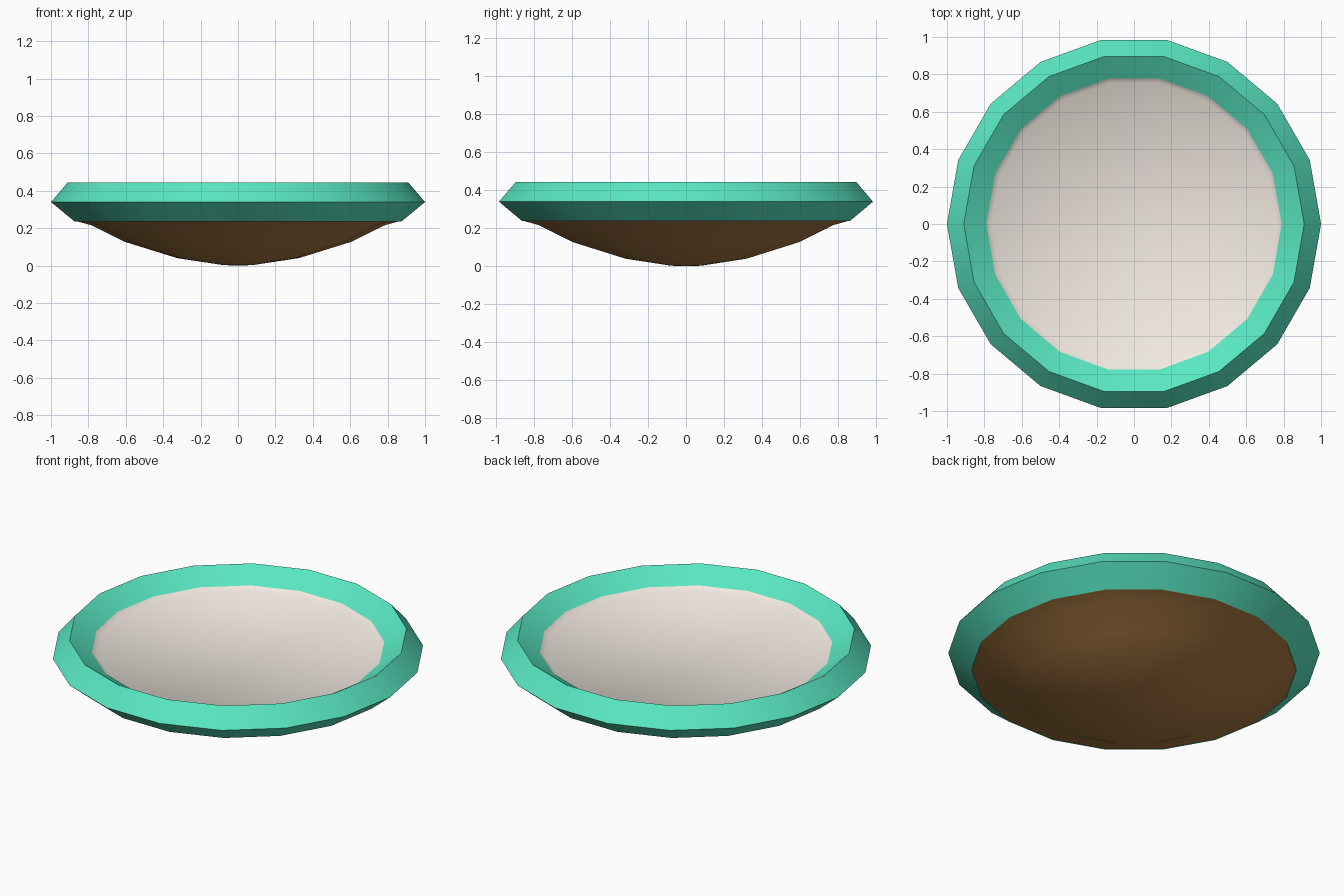
import bpy, bmesh, math

if "Cube" in bpy.data.objects:
    bpy.data.objects.remove(bpy.data.objects["Cube"])

SIDES = 18


def material(name, color):
    m = bpy.data.materials.new(name)
    m.diffuse_color = (*color, 1)
    m.use_nodes = True
    m.node_tree.nodes["Principled BSDF"].inputs["Base Color"].default_value = m.diffuse_color
    return m


def lathe(name, profile, mat, closed=False, cap=False):
    """Revolve (radius, z) points around z; a zero radius becomes a pole."""
    bm = bmesh.new()
    rings = []
    for r, z in profile:
        if r == 0:
            rings.append([bm.verts.new((0, 0, z))] * SIDES)
        else:
            rings.append([bm.verts.new((r * math.cos(math.tau * j / SIDES),
                                        r * math.sin(math.tau * j / SIDES), z))
                          for j in range(SIDES)])
    pairs = list(zip(rings, rings[1:]))
    if closed:
        pairs.append((rings[-1], rings[0]))
    for a, b in pairs:
        for j in range(SIDES):
            k = (j + 1) % SIDES
            corners = list(dict.fromkeys((a[j], a[k], b[k], b[j])))
            bm.faces.new(corners)
    if cap:
        bm.faces.new(rings[-1])
    mesh = bpy.data.meshes.new(name)
    bm.to_mesh(mesh)
    bm.free()
    mesh.materials.append(mat)
    ob = bpy.data.objects.new(name, mesh)
    bpy.context.collection.objects.link(ob)
    bpy.ops.object.select_all(action='DESELECT')
    ob.select_set(True)
    bpy.context.view_layer.objects.active = ob
    bpy.ops.object.shade_smooth_by_angle(angle=math.radians(50))
    return ob


teal = material("teal", (0.10, 0.80, 0.54))
brown = material("brown", (0.44, 0.21, 0.06))
cream = material("cream", (0.88, 0.82, 0.75))

# Diamond-section rim
lathe("rim", [(1.0, 0.34), (0.91, 0.445), (0.78, 0.362), (0.875, 0.237)],
      teal, closed=True)

# Rounded underside, from the centre out to the rim
lathe("bowl_underside", [(0, 0.0), (0.08, 0.003), (0.325, 0.04),
                         (0.605, 0.127), (0.785, 0.216), (0.88, 0.242)], brown)

# Flat inside with a softly raised edge
lathe("bowl_inside", [(0.79, 0.37), (0.765, 0.35)], cream, cap=True)
